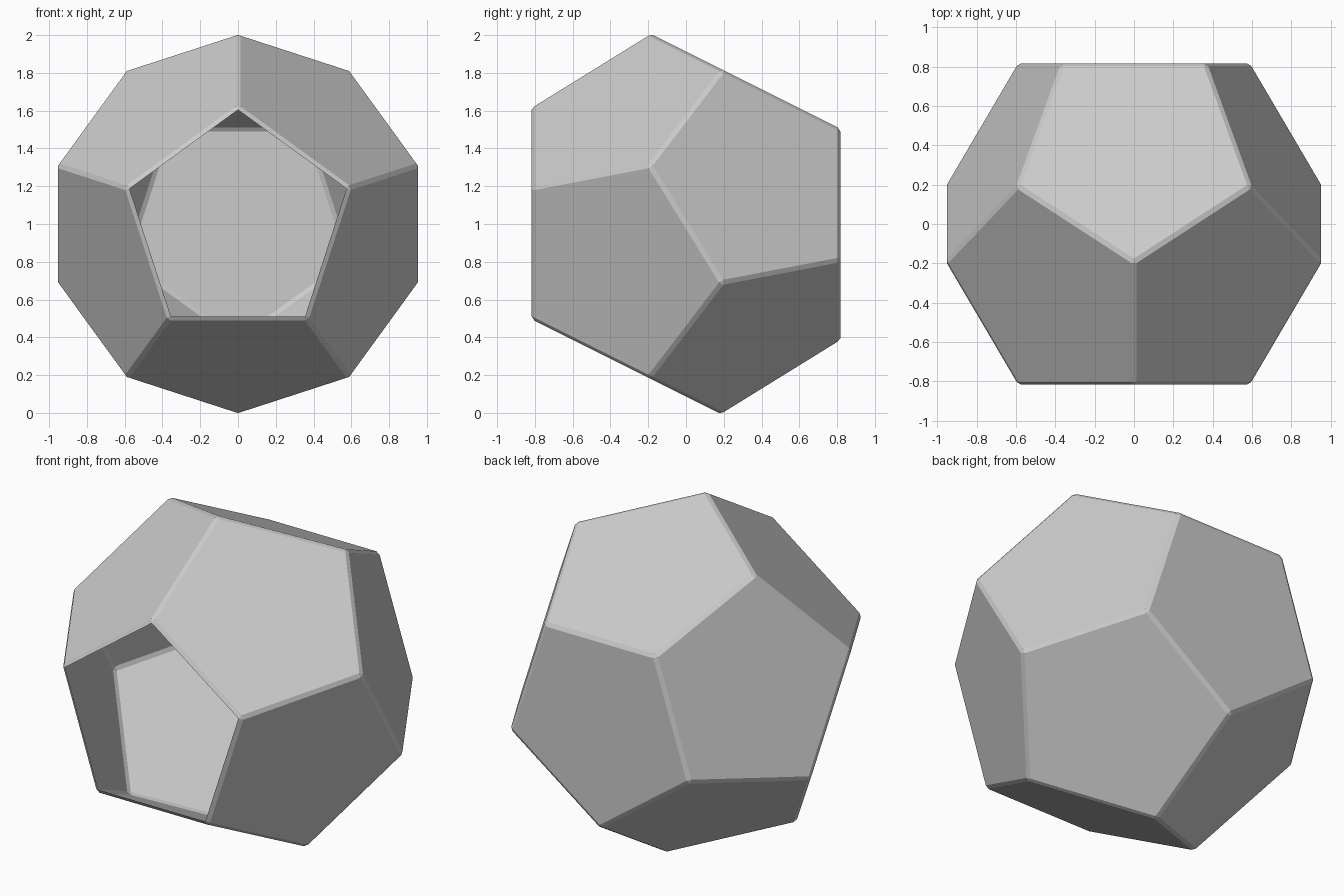
import bpy
import bmesh
from math import sin, cos, pi, sqrt

cube = bpy.data.objects.get("Cube")
if cube:
    bpy.data.objects.remove(cube, do_unlink=True)

PHI = (1 + sqrt(5)) / 2
DEPTH = 0.817                     # centre to each face
FACE_RADIUS = DEPTH * 2 / PHI ** 2
BEVEL = 0.016

# Plain grey
grey = bpy.data.materials.new("plain_grey")
grey.use_nodes = True
colour = (0.6, 0.6, 0.6, 1)
grey.diffuse_color = colour
grey.node_tree.nodes["Principled BSDF"].inputs["Base Color"].default_value = colour

# Four rings of five corners: front and mid-front point up, the others down
bm = bmesh.new()
for side in (-1, 1):
    for radius, y in ((FACE_RADIUS, DEPTH), (FACE_RADIUS * PHI, DEPTH / PHI ** 3)):
        for i in range(5):
            a = 2 * pi * i / 5
            bm.verts.new((radius * sin(a), side * y, -side * radius * cos(a)))

# Twelve pentagons with a narrow flat bevel on each edge
bmesh.ops.convex_hull(bm, input=bm.verts[:])
bmesh.ops.dissolve_limit(bm, angle_limit=0.05, verts=bm.verts[:], edges=bm.edges[:])
bmesh.ops.bevel(bm, geom=bm.edges[:], offset=BEVEL, offset_type='OFFSET',
                segments=1, affect='EDGES', profile=0.5)
bmesh.ops.recalc_face_normals(bm, faces=bm.faces[:])

# Open the front face
front = [f for f in bm.faces if f.normal.y < -0.99]
bmesh.ops.delete(bm, geom=front, context='FACES')

mesh = bpy.data.meshes.new("open_shell")
bm.to_mesh(mesh)
bm.free()
mesh.materials.append(grey)
shell = bpy.data.objects.new("open_shell", mesh)
shell.location.z = 1
bpy.context.collection.objects.link(shell)
